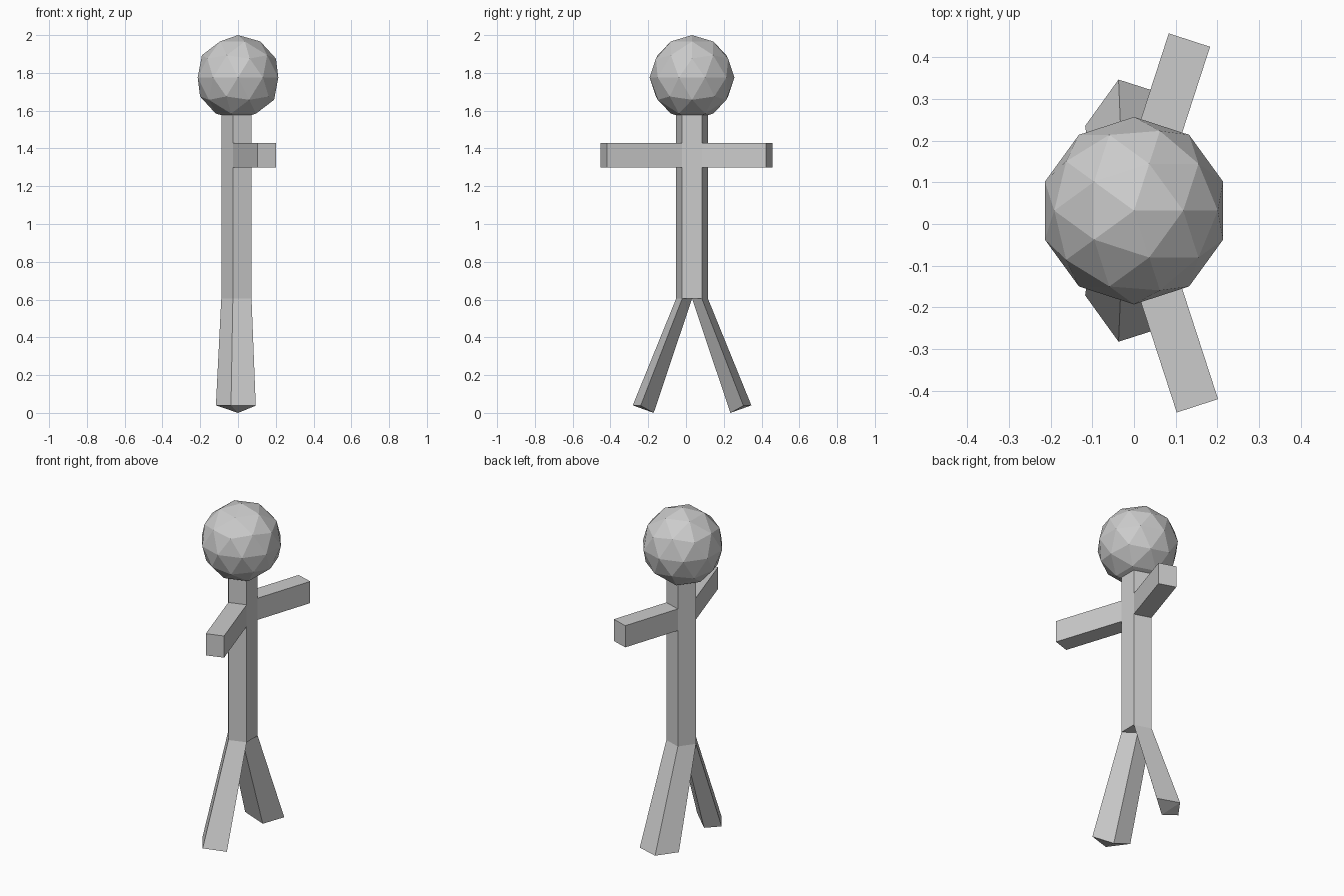
import bpy, bmesh
from math import sin, cos, radians
from mathutils import Vector

if "Cube" in bpy.data.objects:
    bpy.data.objects.remove(bpy.data.objects["Cube"])

CY = 0.032   # the figure's own axis in y
R = 0.0885   # torso radius


def add_object(name, bm):
    bmesh.ops.recalc_face_normals(bm, faces=bm.faces)
    mesh = bpy.data.meshes.new(name)
    bm.to_mesh(mesh)
    bm.free()
    obj = bpy.data.objects.new(name, mesh)
    bpy.context.collection.objects.link(obj)
    return obj


def bridge(bm, a, b, skip=()):
    for i in range(len(a)):
        if i not in skip:
            j = (i + 1) % len(a)
            bm.faces.new((a[i], a[j], b[j], b[i]))


# Head
bm = bmesh.new()
bmesh.ops.create_icosphere(bm, subdivisions=2, radius=0.2245)
add_object("head", bm).location = (0, CY, 1.7755)

# Torso: five-sided column, with openings where the arms grow out
bm = bmesh.new()
rings = []
for z in (0.605, 1.30, 1.43, 1.60):
    rings.append([bm.verts.new((R * cos(radians(36 + 72 * k)),
                                CY + R * sin(radians(36 + 72 * k)), z))
                  for k in range(5)])
for n in range(3):
    bridge(bm, rings[n], rings[n + 1], skip=(0, 3) if n == 1 else ())
bm.faces.new(rings[3])

# Arms: side faces pushed straight out
for k, length in ((0, 0.358), (3, 0.42)):
    j = (k + 1) % 5
    root = [rings[1][k], rings[1][j], rings[2][j], rings[2][k]]
    ang = radians(72 + 72 * k)
    push = Vector((cos(ang), sin(ang), 0)) * length
    hand = [bm.verts.new(v.co + push) for v in root]
    bridge(bm, root, hand)
    bm.faces.new(hand)

# Legs: each grows from two wedges of the torso base, with a pointed sole
crotch = bm.verts.new((0, CY, 0.605))
base = rings[0]
bm.faces.new((base[4], base[0], crotch))
for side, top in ((1, (2, 1, 0)), (-1, (2, 3, 4))):
    hip = [base[i] for i in top] + [crotch]
    foot = [bm.verts.new((x, CY + side * y, z)) for x, y, z in
            ((-0.117, 0.203, 0.04), (-0.037, 0.314, 0.04),
             (0.094, 0.272, 0.038), (0, 0.203, 0.0))]
    bridge(bm, hip, foot)
    bm.faces.new((foot[0], foot[1], foot[3]))
    bm.faces.new((foot[1], foot[2], foot[3]))
add_object("body", bm)
